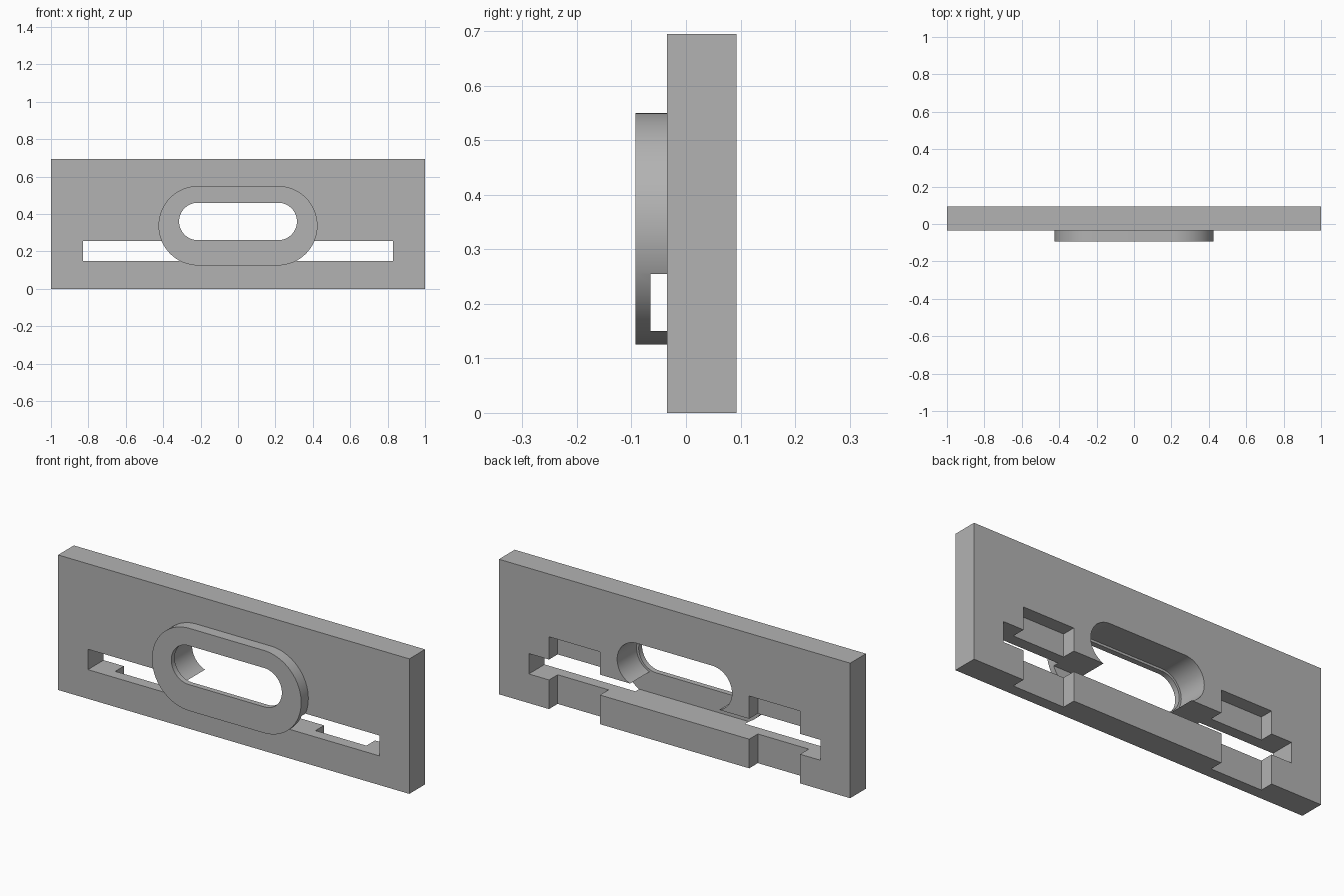
import bpy
import bmesh
from math import cos, sin, pi, radians

cube = bpy.data.objects.get("Cube")
if cube:
    bpy.data.objects.remove(cube, do_unlink=True)

# Plain grey material
grey = bpy.data.materials.new("plain_grey")
grey.use_nodes = True
colour = (0.45, 0.45, 0.45, 1)
grey.diffuse_color = colour
grey.node_tree.nodes["Principled BSDF"].inputs["Base Color"].default_value = colour

FRONT, FACE, BACK = -0.093, -0.035, 0.093   # boss front, plate front, plate back
LIP = -0.065                                # depth of the recess behind the boss
OVER = 0.2                                  # cutters run past the back to here


def prism(name, outline, y0, y1):
    """Extrude an (x, z) outline from y0 to y1."""
    bm = bmesh.new()
    face = bm.faces.new([bm.verts.new((x, y0, z)) for x, z in outline])
    moved = bmesh.ops.extrude_face_region(bm, geom=[face])["geom"]
    bmesh.ops.translate(bm, vec=(0, y1 - y0, 0),
                        verts=[v for v in moved if isinstance(v, bmesh.types.BMVert)])
    bmesh.ops.recalc_face_normals(bm, faces=bm.faces)
    mesh = bpy.data.meshes.new(name)
    bm.to_mesh(mesh)
    bm.free()
    mesh.materials.append(grey)
    obj = bpy.data.objects.new(name, mesh)
    bpy.context.collection.objects.link(obj)
    return obj


def rect(x0, x1, z0, z1):
    return [(x0, z0), (x1, z0), (x1, z1), (x0, z1)]


def stadium(half, radius, zc, n=32):
    """Outline with two straight sides and two round ends."""
    arc = [-pi / 2 + pi * i / n for i in range(n + 1)]
    right = [(half + radius * cos(a), zc + radius * sin(a)) for a in arc]
    return right + [(-x, 2 * zc - z) for x, z in right]


def combine(target, tool, operation):
    """Apply a boolean and discard the tool."""
    tool.hide_render = True
    mod = target.modifiers.new(tool.name, "BOOLEAN")
    mod.operation, mod.solver, mod.object = operation, "EXACT", tool
    bpy.context.view_layer.objects.active = target
    bpy.ops.object.modifier_apply(modifier=mod.name)
    bpy.data.objects.remove(tool, do_unlink=True)


# Plate with the raised oval boss on its front
plate = prism("slotted_plate", rect(-1, 1, 0, 0.695), FACE, BACK)
combine(plate, prism("oval_boss", stadium(0.2125, 0.2125, 0.3375), FRONT, 0), "UNION")

# Long slot, oval window with its front lip, and the two rear notches
cutters = [
    prism("long_slot", rect(-0.83, 0.83, 0.15, 0.255), LIP, OVER),
    prism("window_recess", stadium(0.215, 0.112, 0.36), LIP, OVER),
    prism("window", stadium(0.215, 0.1, 0.36), -OVER, OVER),
]
for side, (x0, x1) in {"left": (0.425, 0.715), "right": (-0.715, -0.425)}.items():
    cutters.append(prism(side + "_rear_notch", rect(x0, x1, -0.1, 0.372), 0.023, OVER))
for cutter in cutters:
    combine(plate, cutter, "DIFFERENCE")

# Smooth round walls, sharp corners
bpy.ops.object.select_all(action="DESELECT")
plate.select_set(True)
bpy.context.view_layer.objects.active = plate
bpy.ops.object.shade_smooth_by_angle(angle=radians(30))
